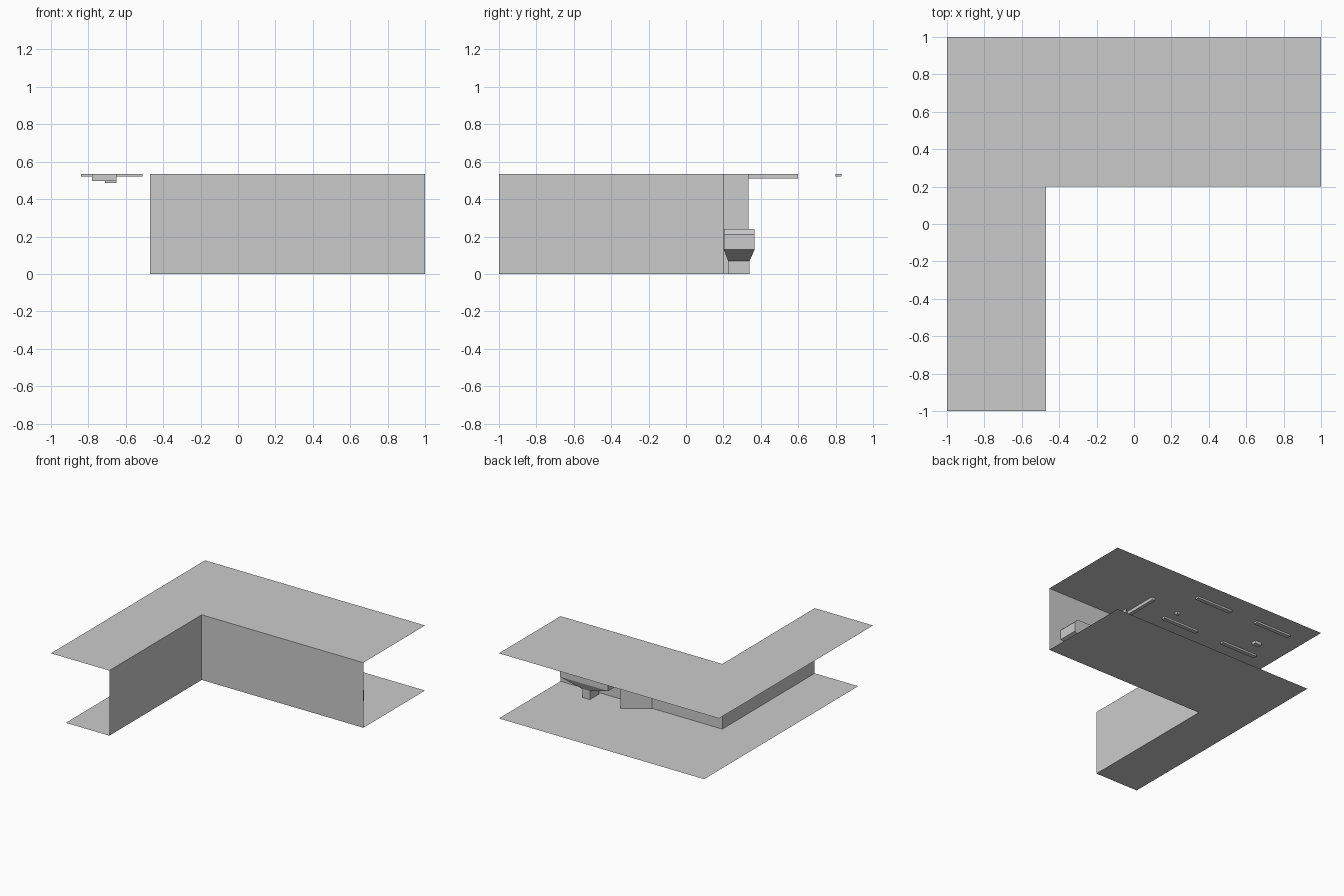
import bpy
import bmesh

cube = bpy.data.objects.get("Cube")
if cube:
    bpy.data.objects.remove(cube, do_unlink=True)

grey = bpy.data.materials.new("plain grey")
grey.use_nodes = True
colour = (0.6, 0.6, 0.6, 1)
grey.diffuse_color = colour
grey.node_tree.nodes["Principled BSDF"].inputs["Base Color"].default_value = colour

HEIGHT = 0.535
WALL_X, WALL_Y = -0.47, 0.2


def finish(name, bm):
    mesh = bpy.data.meshes.new(name)
    bm.to_mesh(mesh)
    bm.free()
    mesh.materials.append(grey)
    obj = bpy.data.objects.new(name, mesh)
    bpy.context.collection.objects.link(obj)
    return obj


def sheet(name, points):
    bm = bmesh.new()
    bm.faces.new([bm.verts.new(p) for p in points])
    return finish(name, bm)


def loft(name, rings):
    """Join rings of equal length and cap both ends."""
    bm = bmesh.new()
    loops = [[bm.verts.new(p) for p in ring] for ring in rings]
    n = len(loops[0])
    for a, b in zip(loops, loops[1:]):
        for i in range(n):
            j = (i + 1) % n
            bm.faces.new((a[i], a[j], b[j], b[i]))
    bm.faces.new(loops[0][::-1])
    bm.faces.new(loops[-1])
    bmesh.ops.recalc_face_normals(bm, faces=bm.faces)
    return finish(name, bm)


def rect(x0, x1, y0, y1, z):
    return [(x0, y0, z), (x1, y0, z), (x1, y1, z), (x0, y1, z)]


def box(name, x0, x1, y0, y1, z0, z1):
    return loft(name, [rect(x0, x1, y0, y1, z) for z in (z0, z1)])


# L-shaped floor and ceiling
for name, left, z in (("floor", -0.865, 0), ("ceiling", -1, HEIGHT)):
    sheet(name, [(left, -1, z), (WALL_X, -1, z), (WALL_X, WALL_Y, z),
                 (1, WALL_Y, z), (1, 1, z), (left, 1, z)])

# Two inner walls
for name, a, b in (("long_wall", (WALL_X, WALL_Y), (1, WALL_Y)),
                   ("side_wall", (WALL_X, -1), (WALL_X, WALL_Y))):
    sheet(name, [(*a, 0), (*b, 0), (*b, HEIGHT), (*a, HEIGHT)])

# Wedge-shaped wall pier
pier = [(0.17, WALL_Y), (0.36, WALL_Y), (0.36, 0.335)]
loft("wall_pier", [[(x, y, z) for x, y in pier] for z in (0, HEIGHT)])

# Ceiling light bars
for x in (-0.1, -0.675):
    for y in (0.42, 0.815):
        box("ceiling_light", x - 0.165, x + 0.165, y - 0.017, y + 0.017, 0.52, HEIGHT)
box("cross_light", 0.295, 0.325, 0.27, 0.6, 0.51, HEIGHT)

# Small ceiling fittings
box("ceiling_sensor", -0.75, -0.69, 0.56, 0.6, 0.51, HEIGHT)
box("ceiling_sprinkler", 0.015, 0.04, 0.53, 0.555, 0.515, HEIGHT)
box("hanging_unit", -0.78, -0.65, -0.5, -0.4, 0.497, HEIGHT)
box("hanging_unit_lens", -0.71, -0.65, -0.48, -0.42, 0.487, 0.497)

# Wall basin flaring out from a narrow pedestal
sections = [(0.035, 0.225, 0.34, 0), (0.035, 0.225, 0.34, 0.07),
            (0.22, 0.202, 0.367, 0.13), (0.22, 0.202, 0.367, 0.21),
            (0.19, 0.202, 0.367, 0.24)]
loft("basin_on_pedestal", [rect(0.67 - w, 0.67 + w, y0, y1, z)
                           for w, y0, y1, z in sections])
